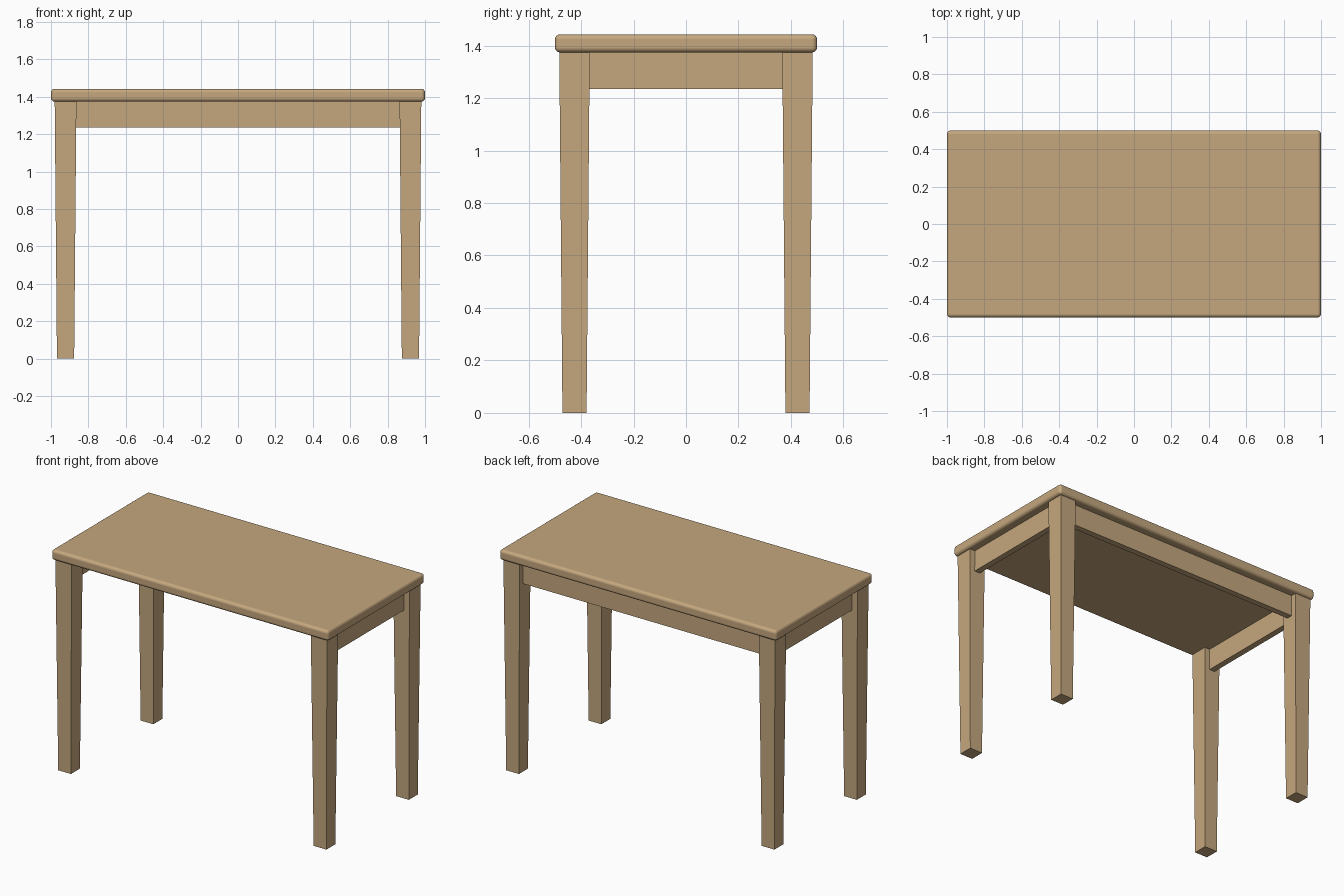
import bpy, bmesh
from mathutils import Vector

if "Cube" in bpy.data.objects:
    bpy.data.objects.remove(bpy.data.objects["Cube"])

TOP_Z, UNDER_Z, APRON_Z = 1.443, 1.374, 1.235
LEG_X, LEG_Y = 0.922, 0.425
LEG_TOP, LEG_FOOT = 0.058, 0.046      # leg half widths
APRON_T = 0.04

wood = bpy.data.materials.new("wood")
wood.diffuse_color = (0.56, 0.39, 0.21, 1)
wood.use_nodes = True
wood.node_tree.nodes["Principled BSDF"].inputs["Base Color"].default_value = wood.diffuse_color


def box(name, lo, hi, foot_scale=1.0):
    """Axis-aligned box; foot_scale narrows its lower end."""
    lo, hi = Vector(lo), Vector(hi)
    mid, size = (lo + hi) / 2, hi - lo
    bm = bmesh.new()
    bmesh.ops.create_cube(bm, size=1)
    for v in bm.verts:
        s = foot_scale if v.co.z < 0 else 1.0
        v.co = Vector((v.co.x * size.x * s, v.co.y * size.y * s, v.co.z * size.z))
    mesh = bpy.data.meshes.new(name)
    bm.to_mesh(mesh)
    bm.free()
    mesh.materials.append(wood)
    obj = bpy.data.objects.new(name, mesh)
    obj.location = mid
    bpy.context.collection.objects.link(obj)
    return obj


# Tabletop with rounded edges
top = box("tabletop", (-1, -0.5, UNDER_Z), (1, 0.5, TOP_Z))
top.data.shade_smooth()
bevel = top.modifiers.new("rounded_edges", 'BEVEL')
bevel.width = 0.02
bevel.segments = 4
bevel.harden_normals = True

# Tapered square legs
for sx, side in ((-1, "left"), (1, "right")):
    for sy, end in ((-1, "front"), (1, "back")):
        x, y = sx * LEG_X, sy * LEG_Y
        box(f"{end}_{side}_leg", (x - LEG_TOP, y - LEG_TOP, 0),
            (x + LEG_TOP, y + LEG_TOP, UNDER_Z), LEG_FOOT / LEG_TOP)

# Side aprons, centred on the legs
h = APRON_T / 2
ey = LEG_Y - LEG_TOP + 0.003
for sx, side in ((-1, "left"), (1, "right")):
    x = sx * LEG_X
    box(f"{side}_apron", (x - h, -ey, APRON_Z), (x + h, ey, UNDER_Z))

# Back apron only: the front is left open
ex = LEG_X - LEG_TOP + 0.003
box("back_apron", (-ex, LEG_Y - h, APRON_Z), (ex, LEG_Y + h, UNDER_Z))
